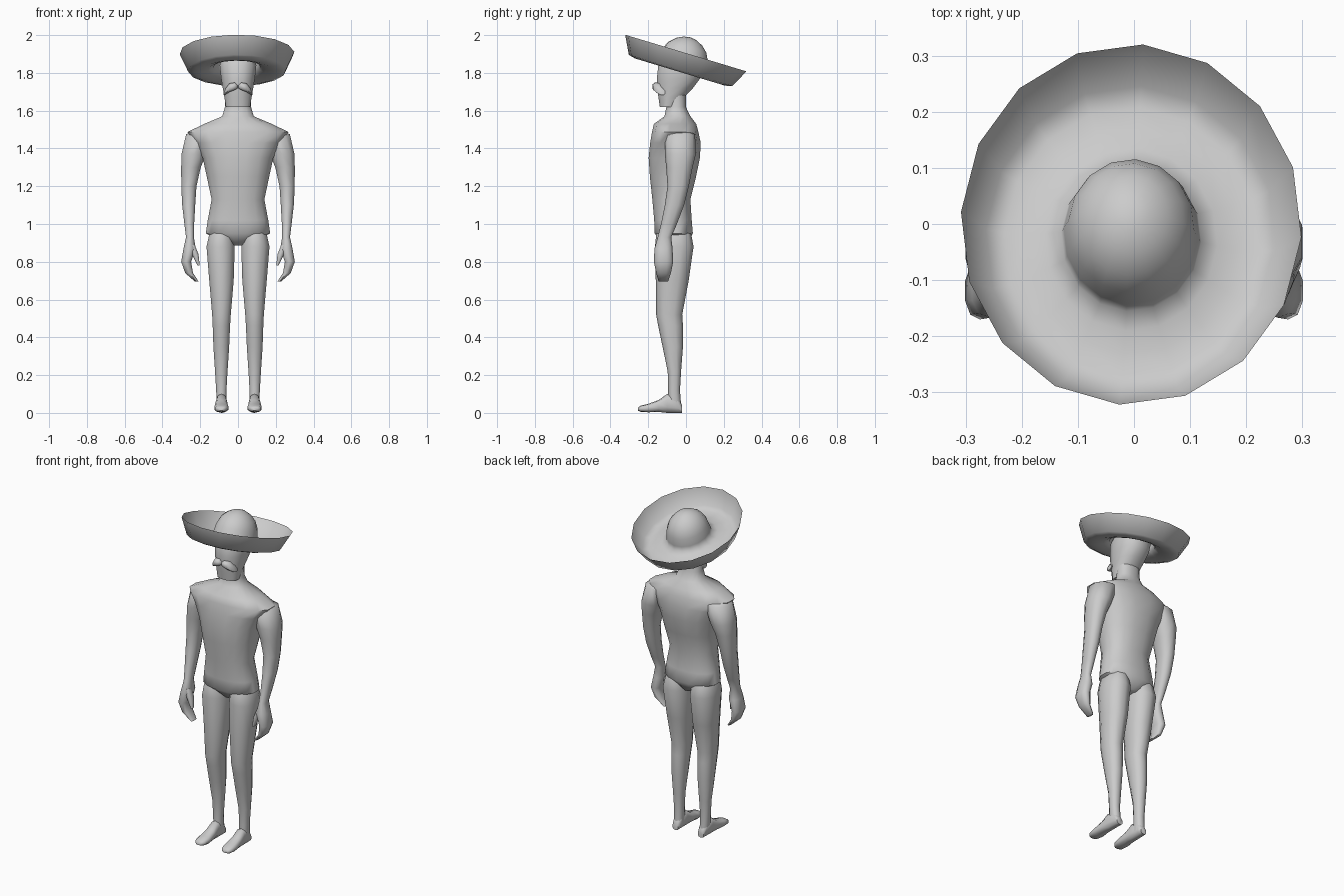
import bpy, bmesh, math
from mathutils import Matrix

AXES = {'x': (0, 1, 2), 'y': (1, 0, 2), 'z': (2, 0, 1)}


def finish(name, bm, mirror=False, angle=60):
    bmesh.ops.recalc_face_normals(bm, faces=bm.faces)
    me = bpy.data.meshes.new(name)
    bm.to_mesh(me)
    bm.free()
    ob = bpy.data.objects.new(name, me)
    bpy.context.collection.objects.link(ob)
    bpy.ops.object.select_all(action='DESELECT')
    ob.select_set(True)
    bpy.context.view_layer.objects.active = ob
    bpy.ops.object.shade_smooth_by_angle(angle=math.radians(angle))
    if mirror:
        ob.modifiers.new("Mirror", 'MIRROR').use_axis = (True, False, False)
    return ob


def loft(name, axis, rings, n=12, mirror=False, power=2.3):
    """Skin rings given as (position, a_min, a_max, b_min, b_max) along one axis."""
    k, ia, ib = AXES[axis]
    bm = bmesh.new()
    loops = []
    for pos, a0, a1, b0, b1 in rings:
        loop = []
        for i in range(n):
            t = math.tau * (i + 0.5) / n
            c, s = math.cos(t), math.sin(t)
            co = [0, 0, 0]
            co[k] = pos
            co[ia] = (a0 + a1) / 2 + (a1 - a0) / 2 * math.copysign(abs(c) ** (2 / power), c)
            co[ib] = (b0 + b1) / 2 + (b1 - b0) / 2 * math.copysign(abs(s) ** (2 / power), s)
            loop.append(bm.verts.new(co))
        loops.append(loop)
    for p, q in zip(loops, loops[1:]):
        for i in range(n):
            j = (i + 1) % n
            bm.faces.new((p[i], p[j], q[j], q[i]))
    bm.faces.new(loops[0])
    bm.faces.new(loops[-1])
    return finish(name, bm, mirror)


# Torso with sloping shoulders and neck
loft("torso", 'z', [
    (0.885, -0.030, 0.030, -0.110, 0.000),
    (0.95, -0.173, 0.173, -0.168, 0.038),
    (1.02, -0.163, 0.163, -0.170, 0.032),
    (1.13, -0.142, 0.142, -0.180, 0.025),
    (1.25, -0.168, 0.168, -0.193, 0.055),
    (1.35, -0.190, 0.190, -0.200, 0.076),
    (1.43, -0.230, 0.230, -0.192, 0.080),
    (1.487, -0.272, 0.272, -0.182, 0.068),
    (1.53, -0.182, 0.182, -0.172, 0.056),
    (1.57, -0.085, 0.085, -0.115, 0.025),
    (1.62, -0.070, 0.070, -0.105, 0.000),
    (1.70, -0.068, 0.068, -0.105, 0.000)], n=16)

# Head tapering to the chin, running up inside the hat
loft("head", 'z', [
    (1.62, -0.066, 0.066, -0.140, -0.050),
    (1.67, -0.074, 0.074, -0.148, -0.010),
    (1.72, -0.083, 0.083, -0.156, 0.040),
    (1.77, -0.092, 0.092, -0.158, 0.078),
    (1.84, -0.100, 0.100, -0.150, 0.095),
    (1.90, -0.085, 0.085, -0.110, 0.080)])

# Drooping moustache halves
loft("moustache", 'x', [
    (0.002, -0.166, -0.14, 1.718, 1.736),
    (0.018, -0.180, -0.13, 1.708, 1.750),
    (0.045, -0.176, -0.12, 1.697, 1.746),
    (0.064, -0.158, -0.11, 1.686, 1.722),
    (0.076, -0.138, -0.11, 1.682, 1.692)], n=8, mirror=True)

# Arms with hands
loft("arm", 'z', [
    (1.492, 0.150, 0.240, -0.075, 0.010),
    (1.475, 0.120, 0.278, -0.110, 0.048),
    (1.37, 0.165, 0.302, -0.112, 0.052),
    (1.30, 0.195, 0.303, -0.105, 0.035),
    (1.20, 0.218, 0.302, -0.098, 0.015),
    (1.10, 0.225, 0.297, -0.112, -0.010),
    (1.00, 0.231, 0.285, -0.132, -0.048),
    (0.93, 0.233, 0.276, -0.150, -0.078),
    (0.87, 0.222, 0.290, -0.167, -0.071),
    (0.80, 0.247, 0.302, -0.170, -0.068),
    (0.74, 0.237, 0.280, -0.158, -0.080),
    (0.695, 0.208, 0.228, -0.145, -0.095)], n=10, mirror=True)

# Thumbs
loft("thumb", 'z', [
    (0.89, 0.228, 0.262, -0.158, -0.105),
    (0.84, 0.208, 0.245, -0.163, -0.115),
    (0.78, 0.202, 0.215, -0.158, -0.130)], n=8, mirror=True)

# Legs, starting inside the hips
loft("leg", 'z', [
    (1.00, 0.050, 0.120, -0.130, 0.000),
    (0.945, 0.025, 0.155, -0.158, 0.028),
    (0.88, 0.014, 0.170, -0.164, 0.040),
    (0.70, 0.020, 0.155, -0.160, 0.014),
    (0.52, 0.036, 0.139, -0.158, -0.020),
    (0.46, 0.040, 0.136, -0.147, -0.016),
    (0.35, 0.045, 0.132, -0.124, -0.016),
    (0.22, 0.054, 0.123, -0.097, -0.026),
    (0.12, 0.060, 0.117, -0.094, -0.032),
    (0.03, 0.060, 0.112, -0.095, -0.025)], n=10, mirror=True)

# Bare feet, from heel to toe
loft("foot", 'y', [
    (-0.020, 0.066, 0.106, 0.0, 0.040),
    (-0.045, 0.061, 0.113, 0.0, 0.085),
    (-0.100, 0.059, 0.116, 0.0, 0.100),
    (-0.145, 0.054, 0.122, 0.005, 0.068),
    (-0.200, 0.050, 0.126, 0.003, 0.048),
    (-0.240, 0.057, 0.122, 0.006, 0.038),
    (-0.255, 0.072, 0.108, 0.012, 0.028)], n=10, mirror=True, power=2.6)

# Tilted wide-brimmed hat, one revolved sheet from crown to upturned rim
profile = [(0.0, 0.184), (0.035, 0.178), (0.072, 0.160), (0.104, 0.130), (0.124, 0.090),
           (0.133, 0.045), (0.138, 0.018), (0.170, 0.004), (0.210, -0.006),
           (0.250, -0.008), (0.287, 0.001), (0.336, 0.097)]
bm = bmesh.new()
pts = [bm.verts.new((r, 0, h)) for r, h in profile]
edges = [bm.edges.new(pair) for pair in zip(pts, pts[1:])]
bmesh.ops.spin(bm, geom=pts + edges, cent=(0, 0, 0), axis=(0, 0, 1),
               angle=math.tau, steps=16, use_duplicate=False)
bmesh.ops.remove_doubles(bm, verts=bm.verts, dist=0.0005)
place = (Matrix.Translation((-0.005, -0.029, 1.812)) @ Matrix.Rotation(math.radians(-16.8), 4, 'X')
         @ Matrix.Diagonal((0.905, 1, 1, 1)) @ Matrix.Rotation(math.radians(-4), 4, 'Z'))
bmesh.ops.transform(bm, matrix=place, verts=bm.verts)
finish("hat", bm, angle=85)
